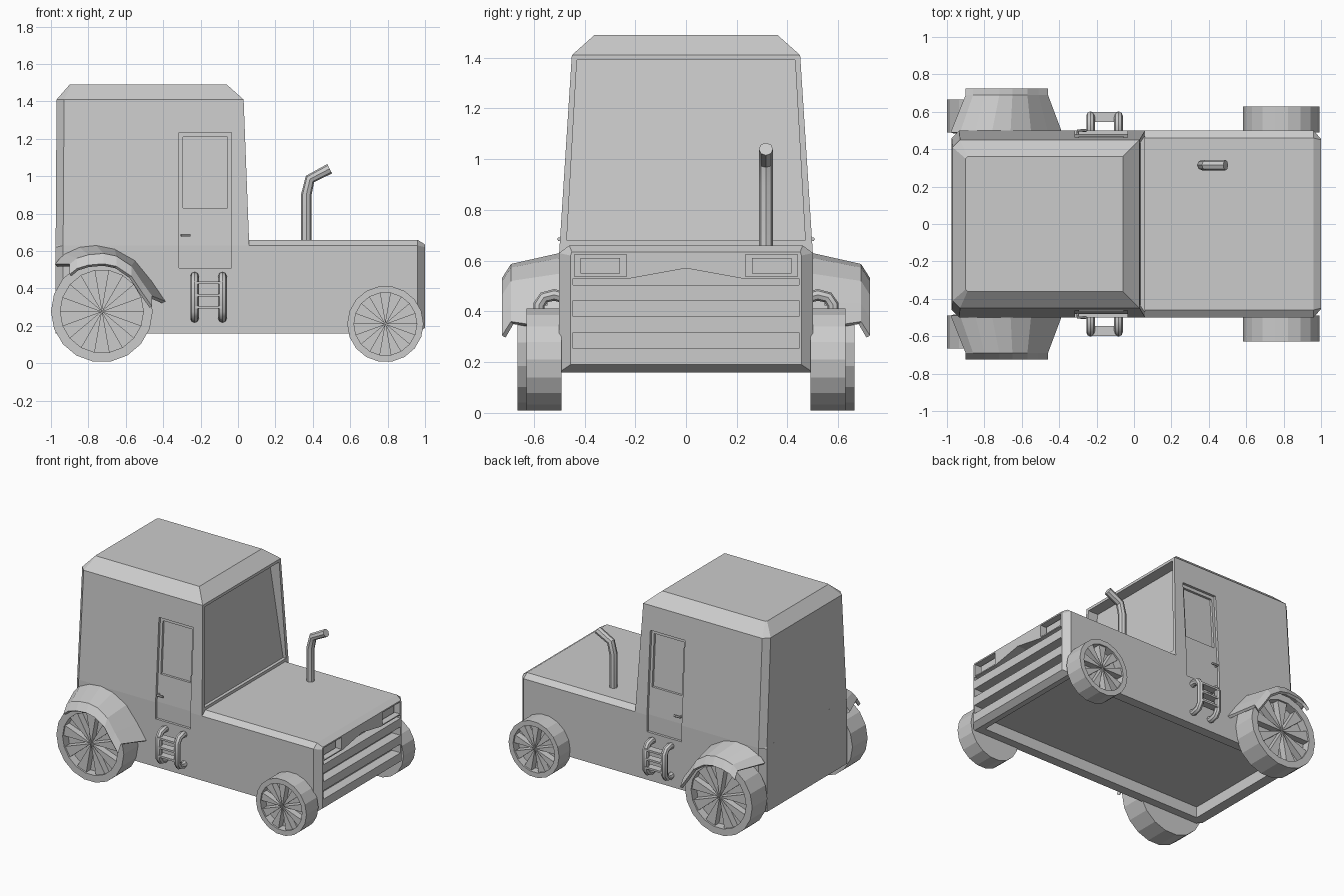
import bpy, bmesh, math
from mathutils import Vector

if "Cube" in bpy.data.objects:
    bpy.data.objects.remove(bpy.data.objects["Cube"])


def finish(name, bm):
    bmesh.ops.recalc_face_normals(bm, faces=bm.faces)
    me = bpy.data.meshes.new(name)
    bm.to_mesh(me)
    bm.free()
    ob = bpy.data.objects.new(name, me)
    bpy.context.collection.objects.link(ob)
    return ob


def loft(name, rings, cap=True, closed=True):
    bm = bmesh.new()
    vr = [[bm.verts.new(p) for p in r] for r in rings]
    n = len(vr[0])
    for a, b in zip(vr, vr[1:]):
        for i in range(n if closed else n - 1):
            j = (i + 1) % n
            bm.faces.new((a[i], a[j], b[j], b[i]))
    if cap:
        bm.faces.new(vr[0])
        bm.faces.new(vr[-1])
    return finish(name, bm)


def prism_x(name, yz, x0, x1):
    return loft(name, [[(x, y, z) for y, z in yz] for x in (x0, x1)])


def box(name, x0, x1, y0, y1, z0, z1):
    return prism_x(name, [(y0, z0), (y1, z0), (y1, z1), (y0, z1)], x0, x1)


def activate(ob):
    bpy.ops.object.select_all(action='DESELECT')
    ob.select_set(True)
    bpy.context.view_layer.objects.active = ob


def cut(ob, cutter, delete=True):
    m = ob.modifiers.new("cut", 'BOOLEAN')
    m.operation, m.solver, m.object = 'DIFFERENCE', 'EXACT', cutter
    activate(ob)
    bpy.ops.object.modifier_apply(modifier=m.name)
    if delete:
        bpy.data.objects.remove(cutter)


def tube(name, pts, r, res=2):
    cu = bpy.data.curves.new(name, 'CURVE')
    cu.dimensions = '3D'
    cu.bevel_depth, cu.bevel_resolution, cu.use_fill_caps = r, res, True
    sp = cu.splines.new('POLY')
    sp.points.add(len(pts) - 1)
    for p, c in zip(sp.points, pts):
        p.co = (*c, 1)
    ob = bpy.data.objects.new(name, cu)
    bpy.context.collection.objects.link(ob)
    activate(ob)
    bpy.ops.object.convert(target='MESH')
    bpy.ops.object.shade_smooth_by_angle(angle=math.radians(40))
    return ob


# chassis and hood: one chamfered box, lofted along x
def section(x, w, z0, z1, w2, z2):
    return [(x, -w, z0), (x, w, z0), (x, w, z1), (x, w2, z2), (x, -w2, z2), (x, -w, z1)]

chassis = loft("chassis_and_hood", [
    section(-.975, .46, .16, .62, .45, .635), section(-.935, .5, .16, .63, .46, .66),
    section(.96, .5, .16, .63, .46, .66), section(1.0, .455, .19, .62, .45, .635)])
cut(chassis, box("underside_cutter", -.9, .92, -.43, .43, .05, .24))

# grille gaps, with a pointed top gap
for z0, z1 in ((.253, .316), (.38, .442)):
    cut(chassis, box("slot_cutter", .93, 1.1, -.445, .445, z0, z1))
cut(chassis, prism_x("grille_peak_cutter", [
    (-.445, .505), (.445, .505), (.445, .53), (.22, .53), (0, .57), (-.22, .53), (-.445, .53)], .93, 1.1))

# cab: tapered shell with chamfered rear corners and roof
def cab_ring(z, xr, xf, w, c=.04):
    return [(xf, -w, z), (xf, w, z), (xr + c, w, z), (xr, w - c, z), (xr, c - w, z), (xr + c, -w, z)]

cab = loft("cab", [cab_ring(.63, -.975, .06, .5), cab_ring(1.41, -.97, .03, .45),
                   cab_ring(1.49, -.9, -.06, .36, .01)])
cut(cab, loft("windscreen_cutter", [
    [(.035, -.47, .68), (.035, .47, .68), (-.05, .43, 1.39), (-.05, -.43, 1.39)],
    [(.2, -.47, .68), (.2, .47, .68), (.2, .43, 1.39), (.2, -.43, 1.39)]]))

for s, side in ((-1, "right"), (1, "left")):
    # headlight
    ys = sorted((s * .235, s * .44))
    cut(chassis, box("lamp_cutter", .94, 1.1, *ys, .538, .625))
    ys = sorted((s * .26, s * .415))
    box("headlight_" + side, .93, .97, *ys, .55, .61)

    # recessed door and its window
    door = prism_x("door_cutter", [(s * y, z) for y, z in (
        (.482, .51), (.482, .63), (.443, 1.235), (.6, 1.235), (.6, .51))], -.315, -.035)
    cut(chassis, door, False)
    cut(cab, door)
    cut(cab, prism_x("door_window_cutter", [(s * y, z) for y, z in (
        (.452, .83), (.428, 1.21), (.6, 1.21), (.6, .83))], -.295, -.055))
    tube("door_handle_" + side, [(-.30, s * .47, .685), (-.30, s * .5, .685),
                                 (-.255, s * .5, .685)], .008, 1)

    # entry ladder
    for x in (-.232, -.083):
        tube("ladder_rail_" + side, [(x, s * y, z) for y, z in (
            (.48, .455), (.52, .465), (.56, .455), (.58, .425), (.58, .28),
            (.56, .25), (.52, .24), (.48, .25))], .023)
    for z in (.43, .364, .30):
        ys = sorted((s * .545, s * .6))
        box("ladder_step_" + side, -.232, -.083, *ys, z - .007, z + .007)

    # fender over the rear wheel
    inner = [(-.98, .53), (-.93, .585), (-.85, .622), (-.76, .632), (-.66, .612),
             (-.55, .55), (-.46, .44), (-.385, .33)]
    outer = [(-.9, .53), (-.86, .562), (-.8, .58), (-.72, .587), (-.65, .573),
             (-.57, .52), (-.51, .43), (-.46, .36)]
    fender = loft("fender_" + side, [[(x, s * .49, z) for x, z in inner],
                                     [(x, s * .69, z) for x, z in outer],
                                     [(x, s * .725, z - .055) for x, z in outer]],
                  cap=False, closed=False)
    top = max(fender.data.polygons, key=lambda p: p.center.z)
    if top.normal.z < 0:
        fender.data.flip_normals()
    m = fender.modifiers.new("thickness", 'SOLIDIFY')
    m.thickness, m.offset = .02, -1
    activate(fender)
    bpy.ops.object.modifier_apply(modifier=m.name)

    # wheels: faceted tyre, sunken rim with alternating wedge spokes
    for name, cx, cz, r, ri, yo in (("rear", -.728, .277, .272, .222, .665),
                                    ("front", .788, .21, .204, .168, .628)):
        n = 18

        def ring(rad, y):
            return [(cx + rad * math.cos(2 * math.pi * i / n), s * y,
                     cz + rad * math.sin(2 * math.pi * i / n)) for i in range(n)]

        loft(f"{name}_wheel_{side}", [ring(r, .49), ring(r, yo), ring(ri, yo), ring(ri, yo - .06)])
        rim = ring(ri, 0)
        bm = bmesh.new()
        for i in range(0, n, 2):
            a, b = rim[i], rim[(i + 1) % n]
            tri = [(cx, cz), (a[0], a[2]), (b[0], b[2])]
            f = [bm.verts.new((x, s * (yo - .012), z)) for x, z in tri]
            k = [bm.verts.new((x, s * (yo - .06), z)) for x, z in tri]
            bm.faces.new(f)
            for j in range(3):
                bm.faces.new((f[j], f[(j + 1) % 3], k[(j + 1) % 3], k[j]))
        finish(f"{name}_spokes_{side}", bm)

# exhaust stack
tube("exhaust_pipe", [(.365, .315, .64), (.365, .315, .9), (.385, .315, .985),
                      (.49, .315, 1.04)], .028)
